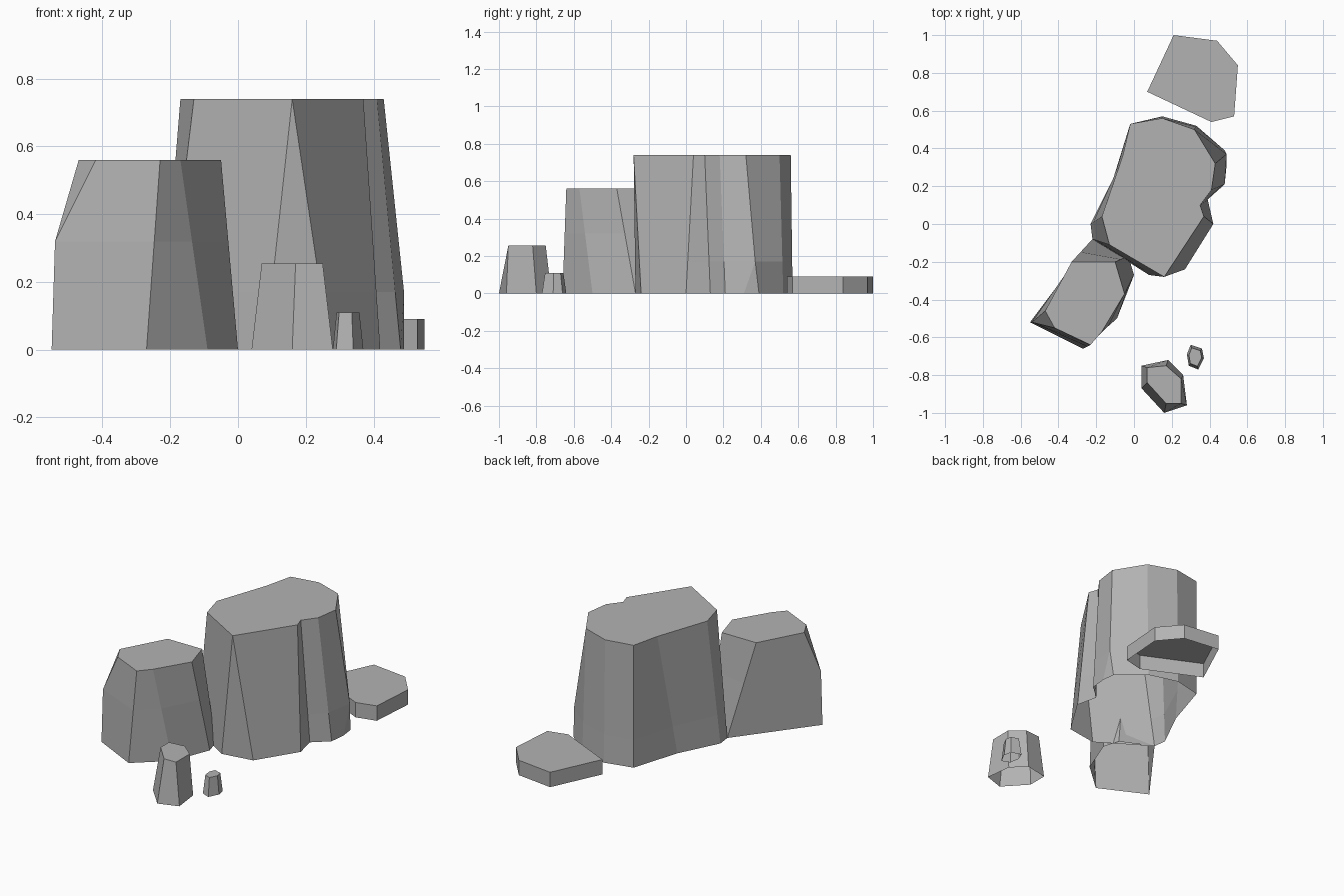
import bpy
import bmesh
from mathutils import Vector

cube = bpy.data.objects.get("Cube")
if cube:
    bpy.data.objects.remove(cube, do_unlink=True)

# One stone grey for everything
stone = bpy.data.materials.new("stone_grey")
stone.use_nodes = True
grey = (0.45, 0.45, 0.45, 1)
stone.diffuse_color = grey
stone.node_tree.nodes["Principled BSDF"].inputs["Base Color"].default_value = grey


def outline(points):
    """Turn a clockwise outline in hundredths into plan vectors."""
    return [Vector(point) / 100 for point in points]


def taper(points, factor):
    """Shrink an outline towards its middle."""
    middle = sum(points, Vector((0, 0))) / len(points)
    return [middle.lerp(point, factor) for point in points]


def make_rock(name, bottom, top, height, kink=None):
    """Loft a flat-topped, open-bottomed rock.

    kink = (height, plan point, columns) makes some columns bend at a corner.
    """
    levels = [(0, bottom), (height, top)]
    if kink:
        kink_height, corner, columns = kink
        middle = [low.lerp(high, kink_height / height)
                  for low, high in zip(bottom, top)]
        for column in columns:
            middle[column] = Vector(corner) / 100
        levels.insert(1, (kink_height, middle))

    bm = bmesh.new()
    rings = [[bm.verts.new((p.x, p.y, z)) for p in ring] for z, ring in levels]
    count = len(bottom)
    for lower, upper in zip(rings, rings[1:]):
        for i in range(count):
            j = (i + 1) % count
            bm.faces.new((lower[j], lower[i], upper[i], upper[j]))
    bm.faces.new(list(reversed(rings[-1])))
    # Columns that share a corner collapse into clean triangles
    bmesh.ops.remove_doubles(bm, verts=bm.verts[:], dist=0.001)

    mesh = bpy.data.meshes.new(name)
    bm.to_mesh(mesh)
    bm.free()
    mesh.materials.append(stone)
    rock = bpy.data.objects.new(name, mesh)
    bpy.context.collection.objects.link(rock)
    return rock


# Tall rock with a notch on its left side and a bent rear left corner
tall_bottom = outline([
    (-2, 53), (15, 57), (33, 52), (48, 39), (49, 31), (48, 21), (39, 13),
    (42, 0), (27, -24), (8, -27), (-22, -8), (-23, 0), (-11, 24)])
tall_top = outline([
    (-2, 53), (15, 56), (32, 50), (43, 32), (43, 32), (41, 18), (35, 10),
    (37, 4), (16, -28), (16, -28), (-13, -11), (-17, 4), (-6, 36)])
make_rock("tall_rock", tall_bottom, tall_top, 0.74,
          kink=(0.17, (49, 37), (3, 4)))

# Middle rock with a bent front right corner
middle_bottom = outline([
    (-22, -8), (-3, -17), (0, -27), (-9, -50), (-27, -66),
    (-55, -52), (-55, -52)])
middle_top = outline([
    (-33, -20), (-10, -20), (-5, -37), (-17, -57), (-23, -64),
    (-42, -55), (-47, -46)])
make_rock("middle_rock", middle_bottom, middle_top, 0.56,
          kink=(0.32, (-54, -52), (5, 6)))

# Small standing stone
stone_bottom = outline([
    (4, -75), (18, -72), (26, -80), (28, -96), (16, -100), (4, -87)])
stone_top = outline([
    (7, -76), (17, -75), (25, -82), (25, -95), (17, -95), (7, -84)])
make_rock("standing_stone", stone_bottom, stone_top, 0.255)

# Tiny pebble
pebble = outline([
    (30, -64), (36, -66), (37, -71), (34, -77), (29, -75), (28, -69)])
make_rock("pebble", pebble, taper(pebble, 0.75), 0.11)

# Low flat slab at the back
slab = outline([
    (7, 70), (21, 100), (44, 97), (55, 84), (53, 57), (41, 54)])
make_rock("flat_slab", slab, slab, 0.09)
